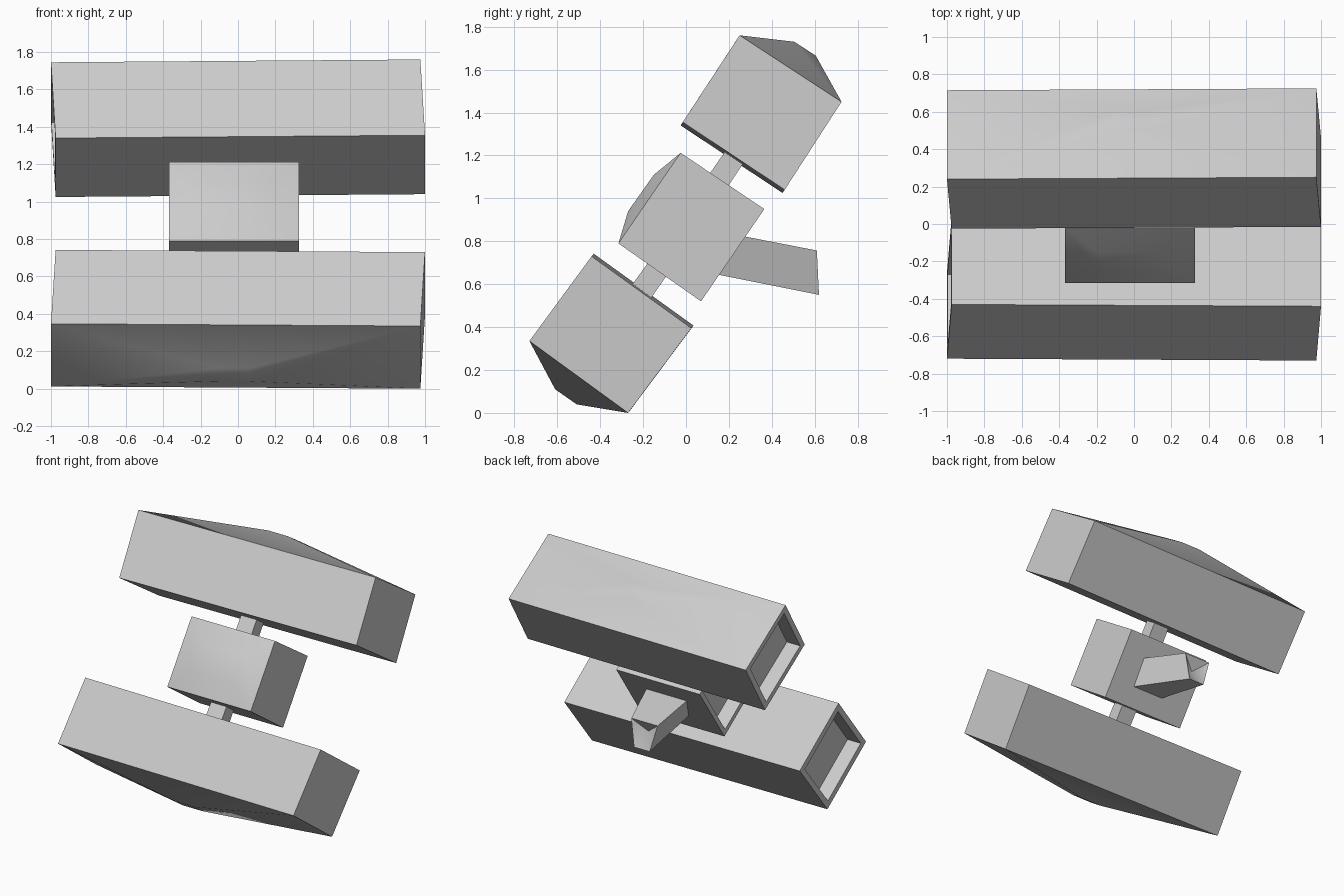
import bpy, bmesh
from mathutils import Vector

if "Cube" in bpy.data.objects:
    bpy.data.objects.remove(bpy.data.objects["Cube"])


def finish(name, bm):
    bmesh.ops.recalc_face_normals(bm, faces=bm.faces)
    me = bpy.data.meshes.new(name)
    bm.to_mesh(me)
    bm.free()
    ob = bpy.data.objects.new(name, me)
    bpy.context.collection.objects.link(ob)
    bpy.ops.object.select_all(action='DESELECT')
    ob.select_set(True)
    bpy.context.view_layer.objects.active = ob
    bpy.ops.object.shade_smooth_by_angle(angle=0.7)
    return ob


def loft(bm, left, right):
    """Two rings of four points joined; returns rings and the left cap."""
    a = [bm.verts.new(p) for p in left]
    b = [bm.verts.new(p) for p in right]
    cap = bm.faces.new(a)
    end = bm.faces.new(b[::-1])
    sides = [bm.faces.new((a[i], b[i], b[(i + 1) % 4], a[(i + 1) % 4])) for i in range(4)]
    return a, b, cap, end, sides


def pod(name, sec, outer_x, inner_x, shift, bump, bump_x, rim):
    """Box along x; bulge on the side between points 3 and 0, recess in the -x end."""
    xs = [outer_x, inner_x, inner_x, outer_x]
    left = [(x[0], p[0] + shift[0], p[1] + shift[1]) for x, p in zip(xs, sec)]
    right = [(x[1], p[0], p[1]) for x, p in zip(xs, sec)]
    bm = bmesh.new()
    a, b, cap, end, sides = loft(bm, left, right)
    # bulged side: shallow frustum with a small flat top
    bm.faces.remove(sides[3])
    base = [a[3], b[3], b[0], a[0]]
    (q, r), (x0, x1) = bump, bump_x
    top = [bm.verts.new(p) for p in ((x0, *q), (x1, *q), (x1, *r), (x0, *r))]
    bm.faces.new(top)
    for i in range(4):
        j = (i + 1) % 4
        bm.faces.new((base[i], base[j], top[j], top[i]))
    # recessed open end
    bmesh.ops.recalc_face_normals(bm, faces=bm.faces)
    bmesh.ops.inset_individual(bm, faces=[cap], thickness=rim)
    ex = bmesh.ops.extrude_discrete_faces(bm, faces=[cap])
    bmesh.ops.translate(bm, verts=ex['faces'][0].verts, vec=(0.11, 0, 0))
    return finish(name, bm)


# long upper and lower pods
pod("upper_pod", [(0.25, 1.76), (-0.015, 1.355), (0.46, 1.04), (0.725, 1.45)],
    (-1, 0.975), (-0.975, 1), (-0.01, -0.015),
    [(0.605, 1.665), (0.505, 1.73)], (-0.1, 0.06), 0.06)
pod("lower_pod", [(-0.27, 0.0), (0.025, 0.395), (-0.44, 0.73), (-0.73, 0.335)],
    (-1, 0.975), (-0.975, 1), (0.01, 0.012),
    [(-0.61, 0.11), (-0.51, 0.04)], (-0.1, 0.06), 0.06)

# centre block
pod("centre_block", [(-0.025, 1.212), (0.365, 0.95), (0.07, 0.52), (-0.315, 0.79)],
    (-0.37, 0.327), (-0.37, 0.327), (0, 0),
    [(-0.27, 0.94), (-0.15, 1.11)], (-0.2, 0.16), 0.05)

# struts joining the block to the pods
for name, sec in (("upper_strut", [(0.10, 1.10), (0.185, 1.04), (0.275, 1.175), (0.19, 1.23)]),
                  ("lower_strut", [(-0.26, 0.585), (-0.17, 0.525), (-0.08, 0.655), (-0.17, 0.71)])):
    bm = bmesh.new()
    loft(bm, [(-0.1, *p) for p in sec], [(0.03, *p) for p in sec])
    finish(name, bm)

# tapered rear mount with a hollowed tip
bm = bmesh.new()
_, tip, _, end, _ = loft(
    bm,
    [(-0.2, 0.27, 0.823), (0.14, 0.27, 0.823), (0.13, 0.155, 0.643), (-0.13, 0.155, 0.643)],
    [(-0.19, 0.61, 0.757), (0.03, 0.61, 0.757), (0.0, 0.62, 0.55), (-0.13, 0.62, 0.55)])
poke = bmesh.ops.poke(bm, faces=[end])
poke['verts'][0].co += Vector((0, -0.06, 0))
finish("rear_mount", bm)
